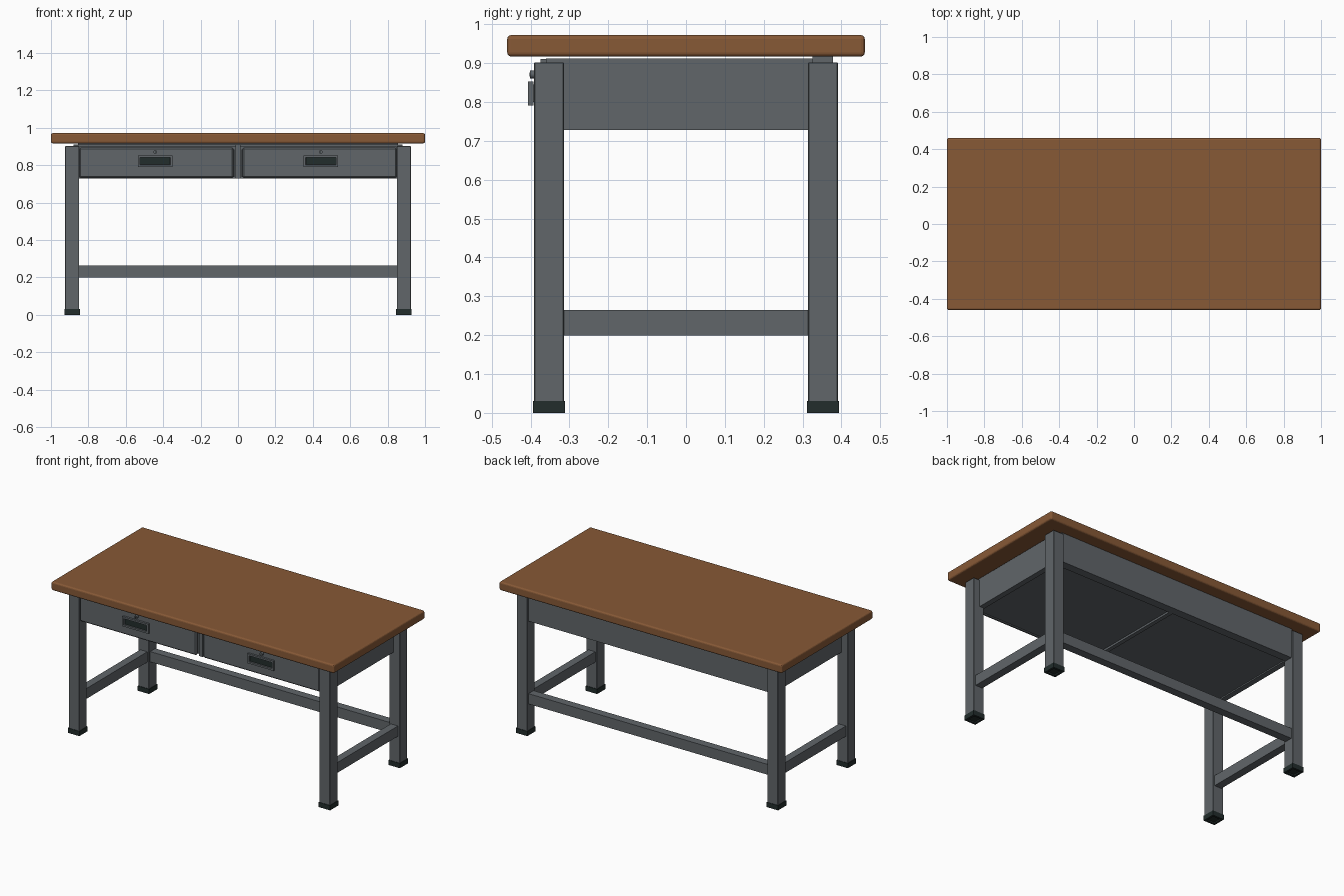
import bpy, bmesh, math
from mathutils import Vector

if "Cube" in bpy.data.objects:
    bpy.data.objects.remove(bpy.data.objects["Cube"])


def material(name, rgb):
    m = bpy.data.materials.new(name)
    m.diffuse_color = (*rgb, 1)
    m.use_nodes = True
    m.node_tree.nodes["Principled BSDF"].inputs["Base Color"].default_value = m.diffuse_color
    return m


WOOD = material("brown wood", (0.243, 0.100, 0.037))
STEEL = material("grey steel", (0.119, 0.133, 0.144))
RUBBER = material("dark rubber", (0.016, 0.026, 0.025))


def box(name, x, y, z, mats, bevel=0, segments=1, recess=None):
    """Box from ranges; recess = (direction, inset, depth, material index)."""
    bm = bmesh.new()
    bmesh.ops.create_cube(bm, size=1)
    for v in bm.verts:
        v.co = [r[0] + (c + 0.5) * (r[1] - r[0]) for c, r in zip(v.co, (x, y, z))]
    bm.normal_update()
    if recess:
        direction, inset, depth, index = recess
        face = max(bm.faces, key=lambda f: f.normal.dot(Vector(direction)))
        bmesh.ops.inset_region(bm, faces=[face], thickness=inset)
        # second, tiny inset makes the walls of the recess
        bmesh.ops.inset_region(bm, faces=[face], thickness=0.0015)
        for v in face.verts:
            v.co -= Vector(direction) * depth
        face.material_index = index
    me = bpy.data.meshes.new(name)
    bm.to_mesh(me)
    bm.free()
    for m in mats:
        me.materials.append(m)
    ob = bpy.data.objects.new(name, me)
    bpy.context.collection.objects.link(ob)
    if bevel:
        mod = ob.modifiers.new("bevel", 'BEVEL')
        mod.width = bevel
        mod.segments = segments
    return ob


def span(side, a, b):
    """Range a..b mirrored to the given side."""
    return tuple(sorted((side * a, side * b)))


def disc(name, x, z, r, y0, y1, mat):
    bpy.ops.mesh.primitive_cylinder_add(vertices=20, radius=r, depth=y1 - y0,
                                        location=(x, (y0 + y1) / 2, z),
                                        rotation=(math.pi / 2, 0, 0))
    ob = bpy.context.object
    ob.name = name
    ob.data.materials.append(mat)
    bpy.ops.object.shade_smooth_by_angle()


# Table top
box("table_top", (-1, 1), (-0.46, 0.46), (0.917, 0.972), [WOOD], 0.01, 3)

# Legs with hollow rubber feet
for sx, xn in ((-1, "left"), (1, "right")):
    for sy, yn in ((-1, "front"), (1, "back")):
        box(f"{yn}_{xn}_leg", span(sx, 0.849, 0.924), span(sy, 0.314, 0.391),
            (0.01, 0.902), [STEEL], 0.002)
        box(f"{yn}_{xn}_foot", span(sx, 0.846, 0.927), span(sy, 0.311, 0.394),
            (0, 0.031), [RUBBER], recess=((0, 0, -1), 0.018, 0.008, 0))
    # Side stretcher and side apron
    box(f"{xn}_stretcher", span(sx, 0.861, 0.911), (-0.32, 0.32), (0.199, 0.265), [STEEL])
    box(f"{xn}_apron", span(sx, 0.845, 0.88), (-0.36, 0.325), (0.728, 0.912), [STEEL])

# Back stretcher and back apron
box("back_stretcher", (-0.855, 0.855), (0.326, 0.378), (0.199, 0.265), [STEEL])
box("back_apron", (-0.855, 0.855), (0.325, 0.378), (0.728, 0.917), [STEEL])

# Drawer housing: cover sheet and centre divider
box("housing_cover", (-0.88, 0.88), (-0.36, 0.325), (0.9, 0.912), [STEEL])
box("centre_divider", (-0.013, 0.013), (-0.375, 0.325), (0.728, 0.91), [STEEL])

# Drawers with recessed handles and locks
for s, n in ((-1, "left"), (1, "right")):
    box(f"{n}_drawer_front", span(s, 0.024, 0.848), (-0.388, -0.365), (0.732, 0.894),
        [STEEL], 0.007)
    box(f"{n}_drawer_box", span(s, 0.018, 0.845), (-0.366, 0.325), (0.736, 0.885), [STEEL])
    box(f"{n}_handle", span(s, 0.35, 0.535), (-0.406, -0.393), (0.791, 0.853),
        [STEEL, RUBBER], recess=((0, -1, 0), 0.016, 0.009, 1))
    box(f"{n}_handle_mount", span(s, 0.36, 0.525), (-0.394, -0.387), (0.8, 0.845), [STEEL])
    disc(f"{n}_lock", s * 0.4425, 0.871, 0.01, -0.402, -0.386, STEEL)
    box(f"{n}_keyhole", span(s, 0.441, 0.444), (-0.403, -0.4), (0.866, 0.876), [RUBBER])
